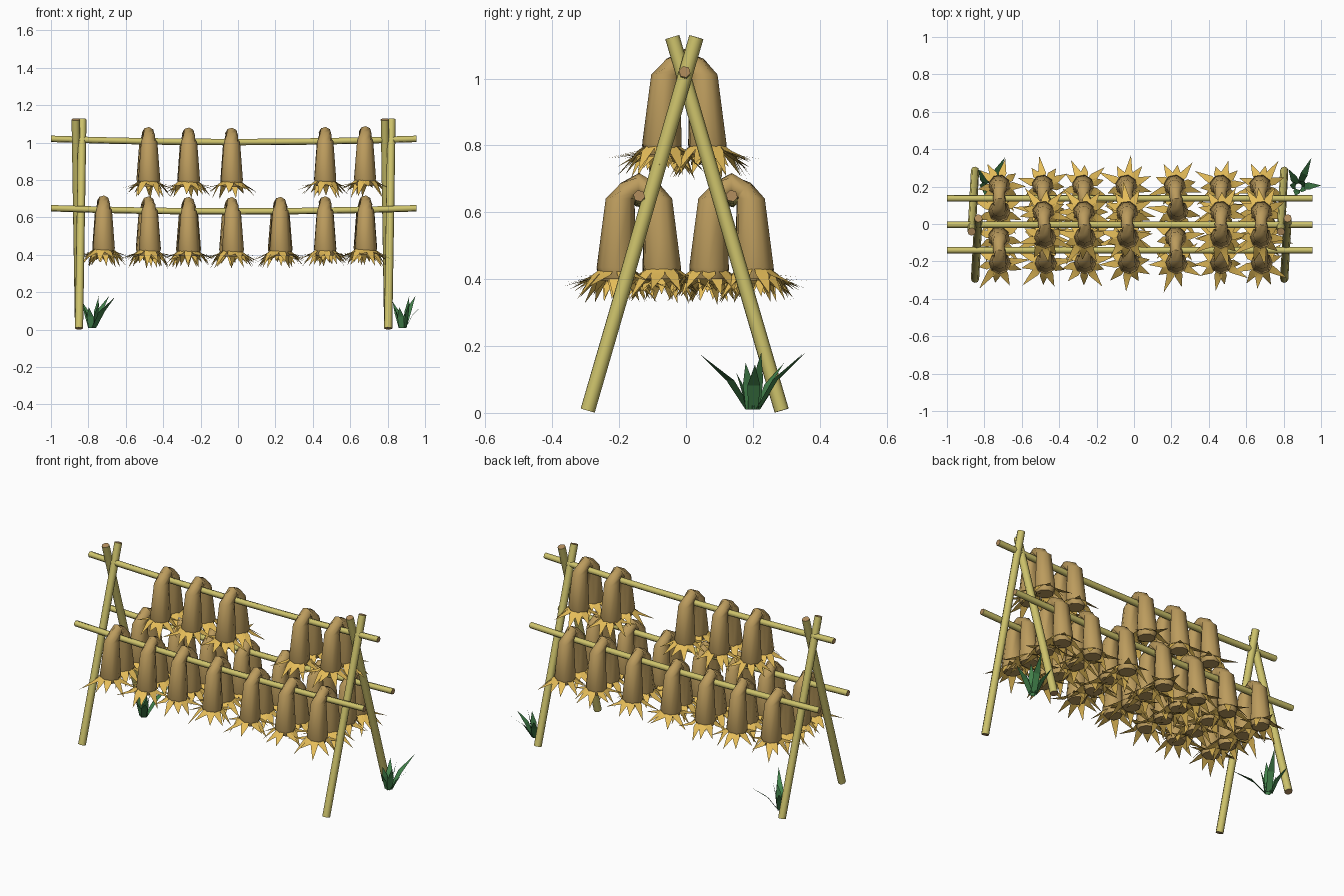
import bpy, bmesh, math, random
from mathutils import Vector

random.seed(7)
cube = bpy.data.objects.get("Cube")
if cube:
    bpy.data.objects.remove(cube, do_unlink=True)


def material(name, r, g, b):
    m = bpy.data.materials.new(name)
    m.use_nodes = True
    m.diffuse_color = (r, g, b, 1)
    m.node_tree.nodes["Principled BSDF"].inputs["Base Color"].default_value = (r, g, b, 1)
    return m


BAMBOO = material("pale bamboo", 0.62, 0.55, 0.15)
CUT = material("cut wood", 0.45, 0.27, 0.11)
STALK = material("dry stalk", 0.50, 0.33, 0.11)
STRAW = material("golden straw", 0.79, 0.51, 0.10)
GRASS = material("dark grass", 0.055, 0.22, 0.07)


def finish(name, bm, mats, smooth=0):
    mesh = bpy.data.meshes.new(name)
    bm.to_mesh(mesh)
    bm.free()
    for m in mats:
        mesh.materials.append(m)
    ob = bpy.data.objects.new(name, mesh)
    bpy.context.collection.objects.link(ob)
    if smooth:
        bpy.ops.object.select_all(action='DESELECT')
        ob.select_set(True)
        bpy.context.view_layer.objects.active = ob
        bpy.ops.object.shade_smooth_by_angle(angle=math.radians(smooth))
    return ob


def ring(bm, centre, u, v, radius, sides, twist=0):
    verts = []
    for i in range(sides):
        a = math.tau * i / sides + twist
        verts.append(bm.verts.new(centre + (u * math.cos(a) + v * math.sin(a)) * radius))
    return verts


def skin(bm, rings, cap_index):
    """Bridge rings into a closed tube."""
    n = len(rings[0])
    for a, b in zip(rings, rings[1:]):
        for i in range(n):
            j = (i + 1) % n
            bm.faces.new((a[i], a[j], b[j], b[i]))
    for end in (rings[0], rings[-1]):
        bm.faces.new(end).material_index = cap_index
    bmesh.ops.recalc_face_normals(bm, faces=bm.faces[:])


def pole(name, points, radius, sides):
    bm = bmesh.new()
    points = [Vector(p) for p in points]
    axis = (points[-1] - points[0]).normalized()
    u = axis.cross(Vector((0.1, 1, 0.3))).normalized()
    v = axis.cross(u)
    skin(bm, [ring(bm, p, u, v, radius, sides) for p in points], 1)
    return finish(name, bm, [BAMBOO, CUT], smooth=62)


def blade(bm, base, heading, width, mid, tip, index):
    """Pointed leaf: mid and tip are (reach, rise) from the base."""
    out = Vector((math.cos(heading), math.sin(heading), 0))
    side = Vector((-out.y, out.x, 0))
    m = base + out * mid[0] + Vector((0, 0, mid[1]))
    t = base + out * tip[0] + Vector((0, 0, tip[1]))
    b = [bm.verts.new(p) for p in (base - side * width * 0.8, base + side * width * 0.8,
                                   m + side * width, m - side * width, t)]
    for f in (b[:4], (b[3], b[2], b[4])):
        bm.faces.new(f).material_index = index


# Crossed end poles
for x, label in ((-0.85, "right"), (0.803, "left")):
    for s, label2 in ((1, "front"), (-1, "back")):
        pole(f"{label}_{label2}_pole",
             [(x, -0.29 * s - 0.004, 0.007), (x + 0.018 * s, 0.036 * s - 0.005, 1.124)], 0.022, 8)


# Sagging rails
def sag(x, z):
    return z + 0.018 * (x + 0.02) ** 2


RAILS = {"top": (-0.004, 1.003), "front": (-0.14, 0.632), "back": (0.137, 0.632)}
for label, (y, z) in RAILS.items():
    xs = [-1 + 1.955 * i / 8 for i in range(9)]
    pole(f"{label}_rail", [(x, y, sag(x, z)) for x in xs], 0.018, 6)


# Hanging bundles: a twisted saddle of stalks with straw fringes
def bundle(name, x, y, z):
    bm = bmesh.new()
    half = [(-0.066, -0.24, 0.048, 0), (-0.068, -0.205, 0.059, 0), (-0.057, 0.0, 0.043, 0),
            (-0.033, 0.024, 0.034, 45)]
    stations = half + [(0, 0.043, 0.034, 90)]
    stations += [(-py, pz, r, 180 - a) for py, pz, r, a in reversed(half)]
    lean = random.uniform(0.003, 0.008)
    rings = []
    for k, (py, pz, r, a) in enumerate(stations):
        t = math.radians(a)
        v = Vector((0, math.cos(t), -math.sin(t)))
        turn = 0.45 * max(0, min(k - 2, 4))
        shift = lean * (py < 0) - lean * (py > 0)
        rings.append(ring(bm, Vector((shift, py, pz)), Vector((1, 0, 0)), v, r, 8, turn))
    skin(bm, rings, 0)
    for s in (-1, 1):
        start = random.uniform(0, math.tau)
        for i in range(10):
            # alternate long flaring and drooping straws
            h = start + math.tau * i / 10 + random.uniform(-0.15, 0.15)
            out = Vector((math.cos(h), math.sin(h), 0))
            base = Vector((0, 0.068 * s, -0.21)) + out * 0.046
            if i % 2:
                reach, drop = random.uniform(0.06, 0.09), random.uniform(-0.1, -0.06)
            else:
                reach, drop = random.uniform(0.085, 0.13), random.uniform(-0.065, -0.025)
            blade(bm, base, h, 0.021, (0.024, -0.018), (reach, drop), 1)
    ob = finish(name, bm, [STALK, STRAW], smooth=48)
    ob.location = (x, y, z)
    ob.rotation_euler.z = random.uniform(-0.06, 0.06)


SPOTS = [-0.72, -0.48, -0.265, -0.035, 0.225, 0.465, 0.68]
for label, (y, z) in RAILS.items():
    for i, x in enumerate(SPOTS):
        if label == "top" and i in (0, 4):
            continue
        bundle(f"{label}_bundle_{i + 1}", x, y, sag(x, z))

# Grass tufts beside the back legs: heading, reach, height
SHORT = [(120, 0.1, 0.15), (35, 0.03, 0.18), (170, 0.035, 0.13), (-30, 0.03, 0.15),
         (-110, 0.04, 0.12)]
LONG = {"right": (-0.78, [(60, 0.18, 0.18), (-52, 0.2, 0.175)]),
        "left": (0.88, [(66, 0.165, 0.18), (3, 0.115, 0.145)])}
for label, (x, tall) in LONG.items():
    bm = bmesh.new()
    for deg, reach, height in SHORT + tall:
        h = math.radians(deg)
        base = Vector((math.cos(h), math.sin(h), 0)) * 0.016 + Vector((0, 0, 0.01))
        blade(bm, base, h, 0.019, (reach * 0.35, height * 0.5), (reach * 0.92, height - 0.01), 0)
    tuft = finish(f"{label}_grass_tuft", bm, [GRASS])
    tuft.location = (x, 0.2, 0)
